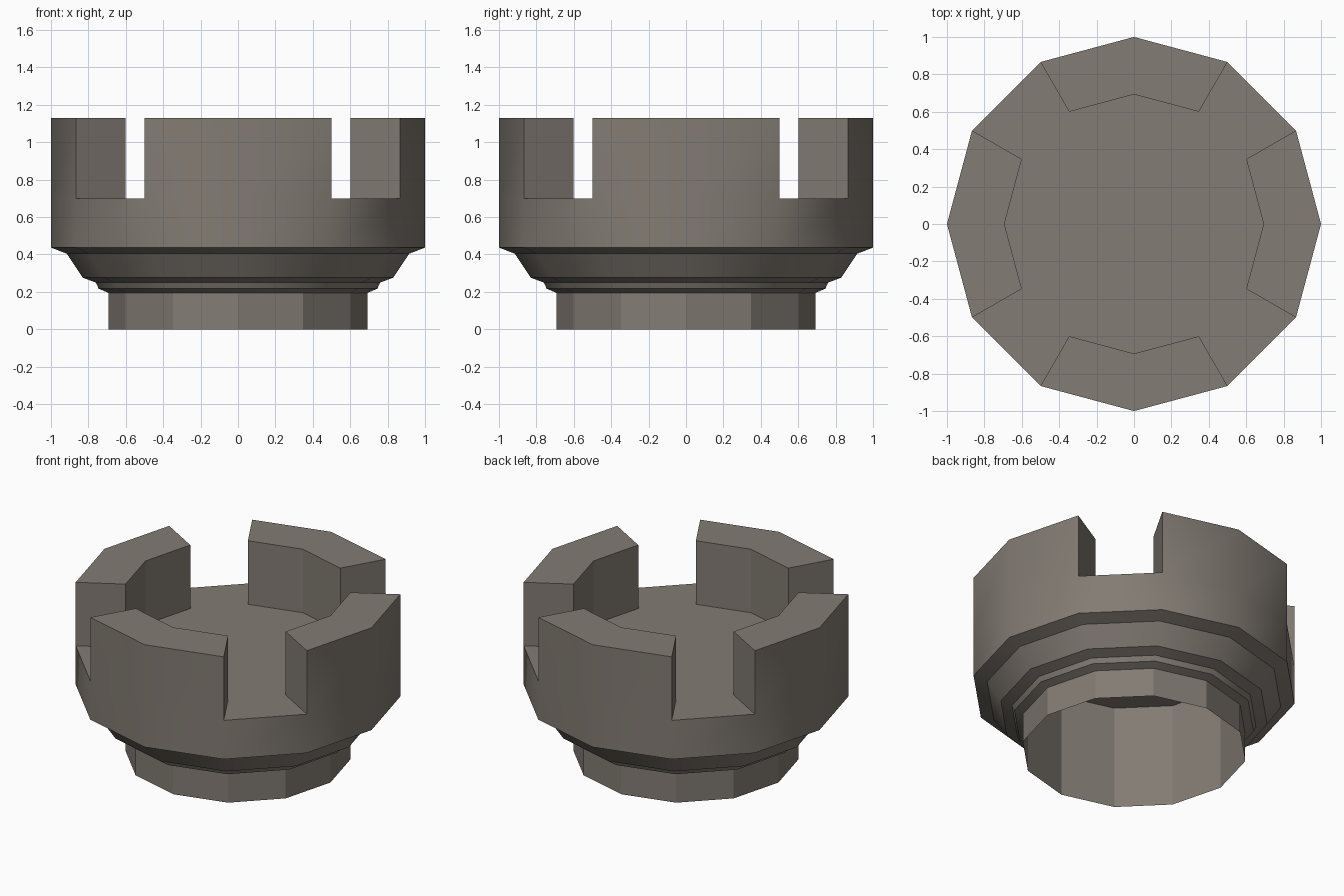
import bpy, bmesh, math

if "Cube" in bpy.data.objects:
    bpy.data.objects.remove(bpy.data.objects["Cube"])

SIDES = 12
FLOOR, TOP, INNER = 0.70, 1.13, 0.693

stone = bpy.data.materials.new("warm grey stone")
stone.diffuse_color = (0.225, 0.20, 0.172, 1)
stone.use_nodes = True
stone.node_tree.nodes["Principled BSDF"].inputs["Base Color"].default_value = stone.diffuse_color

bm = bmesh.new()
cache = {}


def v(r, z, i):
    # shared vertex on a 12-sided ring
    key = (r, z, i % SIDES)
    if key not in cache:
        a = math.radians(30) * (i % SIDES)
        cache[key] = bm.verts.new((r * math.cos(a), r * math.sin(a), z))
    return cache[key]


def strip(p, q, i, smooth=False):
    # one sector of the band between two profile points
    f = bm.faces.new((v(*p, i), v(*p, i + 1), v(*q, i + 1), v(*q, i)))
    f.smooth = smooth


foot = [(INNER, 0), (INNER, 0.195)]
flare = [(INNER, 0.195), (0.745, 0.217), (0.76, 0.25), (0.83, 0.276),
         (0.915, 0.404), (1.0, 0.437), (1.0, FLOOR)]

for i in range(SIDES):
    # thin foot ring, stepped flare and drum wall
    strip(foot[0], foot[1], i)
    for p, q in zip(flare, flare[1:]):
        strip(p, q, i, True)
    # hollow core wall, facing the axis
    strip((INNER, FLOOR), (INNER, 0.195), i)
    if i % 3 == 1:
        # open gap: floor runs to the outer edge
        strip((1.0, FLOOR), (INNER, FLOOR), i)
    else:
        # merlon: outer wall, top and inner wall
        strip((1.0, FLOOR), (1.0, TOP), i, True)
        strip((1.0, TOP), (INNER, TOP), i)
        strip((INNER, TOP), (INNER, FLOOR), i)
    # merlon end walls on both sides of each gap
    if i % 3 == 1:
        bm.faces.new((v(1.0, FLOOR, i), v(1.0, TOP, i), v(INNER, TOP, i), v(INNER, FLOOR, i)))
        j = i + 1
        bm.faces.new((v(INNER, FLOOR, j), v(INNER, TOP, j), v(1.0, TOP, j), v(1.0, FLOOR, j)))

# central floor
bm.faces.new([v(INNER, FLOOR, i) for i in range(SIDES)])

# crisp creases between bands, smooth around the drum
for e in bm.edges:
    if len(e.link_faces) != 2 or e.calc_face_angle(0) > math.radians(31):
        e.smooth = False
    a, b = e.verts
    if abs(a.co.z - b.co.z) < 1e-5 and abs(a.co.z - FLOOR) > 1e-4:
        e.smooth = False

mesh = bpy.data.meshes.new("tower_top")
bm.to_mesh(mesh)
bm.free()
mesh.materials.append(stone)
obj = bpy.data.objects.new("tower_top", mesh)
bpy.context.collection.objects.link(obj)
